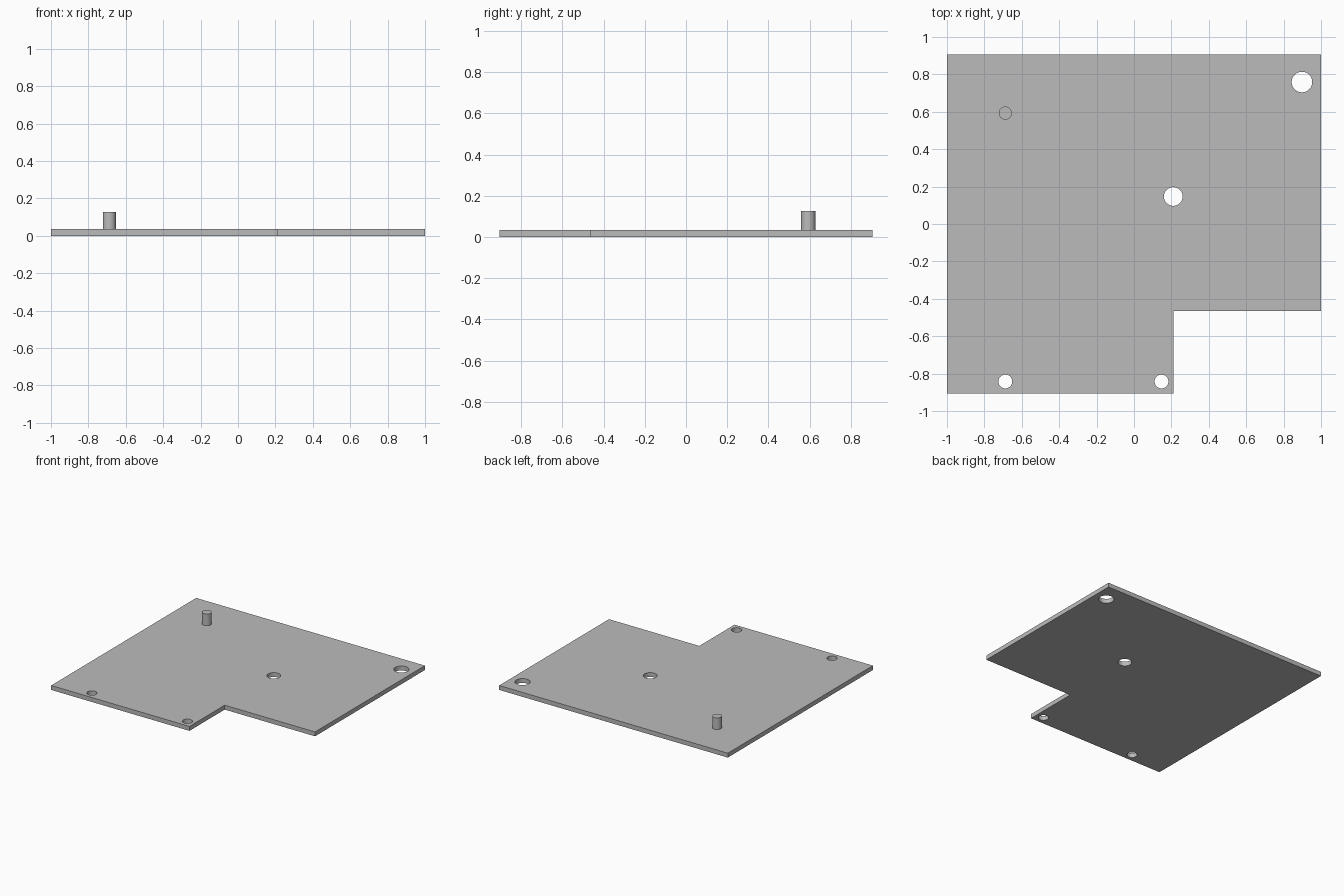
import bpy, bmesh

cube = bpy.data.objects.get("Cube")
if cube:
    bpy.data.objects.remove(cube, do_unlink=True)

THICK = 0.035
PEG_TOP = 0.127

grey = bpy.data.materials.new("plain grey")
grey.use_nodes = True
colour = (0.5, 0.5, 0.5, 1)
grey.diffuse_color = colour
grey.node_tree.nodes["Principled BSDF"].inputs["Base Color"].default_value = colour


def cylinder(name, x, y, radius, z0, z1):
    bpy.ops.mesh.primitive_cylinder_add(vertices=48, radius=radius, depth=z1 - z0,
                                        location=(x, y, (z0 + z1) / 2))
    obj = bpy.context.object
    obj.name = name
    obj.data.materials.append(grey)
    return obj


# Flat plate with one corner notched out
outline = [(-1, -0.906), (0.21, -0.906), (0.21, -0.466),
           (1, -0.466), (1, 0.906), (-1, 0.906)]
bm = bmesh.new()
base = bm.faces.new([bm.verts.new((x, y, 0)) for x, y in outline])
extruded = bmesh.ops.extrude_face_region(bm, geom=[base])["geom"]
bmesh.ops.translate(bm, vec=(0, 0, THICK),
                    verts=[v for v in extruded if isinstance(v, bmesh.types.BMVert)])
bmesh.ops.recalc_face_normals(bm, faces=bm.faces)
mesh = bpy.data.meshes.new("plate")
bm.to_mesh(mesh)
bm.free()
mesh.materials.append(grey)
plate = bpy.data.objects.new("plate", mesh)
bpy.context.collection.objects.link(plate)

# Round through holes
holes = {
    "corner_hole": (0.898, 0.759, 0.055),
    "centre_hole": (0.21, 0.147, 0.05),
    "front_right_hole": (-0.688, -0.842, 0.037),
    "front_left_hole": (0.147, -0.842, 0.037),
}
cutters = [cylinder(name + "_cutter", x, y, r, -0.1, 0.1)
           for name, (x, y, r) in holes.items()]
for cutter in cutters:
    mod = plate.modifiers.new(cutter.name, "BOOLEAN")
    mod.operation = "DIFFERENCE"
    mod.solver = "EXACT"
    mod.object = cutter
bpy.ops.object.select_all(action="DESELECT")
plate.select_set(True)
bpy.context.view_layer.objects.active = plate
for cutter in cutters:
    bpy.ops.object.modifier_apply(modifier=cutter.name)
    bpy.data.objects.remove(cutter, do_unlink=True)
bpy.ops.object.shade_smooth_by_angle()

# Upright locating peg
cylinder("peg", -0.688, 0.593, 0.035, THICK, PEG_TOP)
bpy.ops.object.shade_smooth_by_angle()
